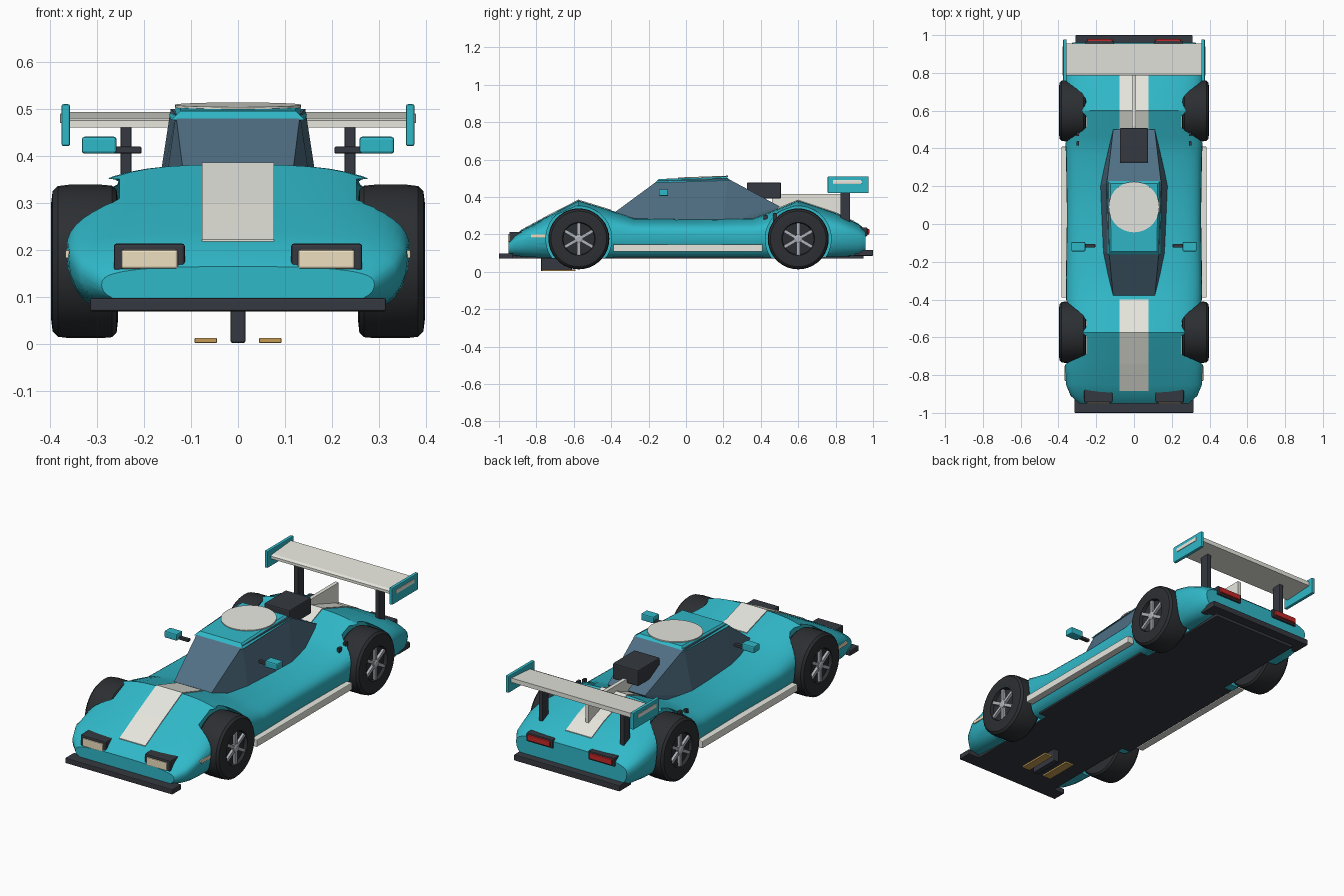
import bpy, bmesh
from math import sin, cos, pi, atan2
from mathutils import Vector, Matrix

if "Cube" in bpy.data.objects:
    bpy.data.objects.remove(bpy.data.objects["Cube"])


def material(name, r, g, b):
    m = bpy.data.materials.new(name)
    m.diffuse_color = (r, g, b, 1)
    m.use_nodes = True
    m.node_tree.nodes["Principled BSDF"].inputs["Base Color"].default_value = m.diffuse_color
    return m


TEAL = material("teal_paint", 0.03, 0.48, 0.58)
WHITE = material("off_white", 0.80, 0.80, 0.74)
BLACK = material("black_plastic", 0.035, 0.04, 0.05)
RUBBER = material("rubber", 0.025, 0.028, 0.032)
GLASS = material("window_blue", 0.08, 0.16, 0.23)
SILVER = material("silver", 0.42, 0.44, 0.48)
CREAM = material("headlight_cream", 0.85, 0.74, 0.53)
RED = material("taillight_red", 0.55, 0.02, 0.02)
BRASS = material("brass", 0.55, 0.33, 0.09)


def finish(name, bm, mat, mirror=False, bevel=0, smooth=None):
    bmesh.ops.recalc_face_normals(bm, faces=bm.faces)
    me = bpy.data.meshes.new(name)
    bm.to_mesh(me)
    bm.free()
    ob = bpy.data.objects.new(name, me)
    bpy.context.collection.objects.link(ob)
    if mat:
        me.materials.append(mat)
    if bevel:
        mod = ob.modifiers.new("bevel", 'BEVEL')
        mod.width, mod.segments = bevel, 2
    if mirror:
        ob.modifiers.new("mirror", 'MIRROR').use_mirror_merge = False
    if smooth:
        shade(ob, smooth)
    return ob


def shade(ob, angle):
    bpy.ops.object.select_all(action='DESELECT')
    ob.select_set(True)
    bpy.context.view_layer.objects.active = ob
    bpy.ops.object.shade_smooth_by_angle(angle=angle)


def box(name, x, y, z, mat, mirror=False, bevel=0.004):
    bm = bmesh.new()
    bmesh.ops.create_cube(bm, size=1)
    for v in bm.verts:
        v.co = [(a + b) / 2 + c * (b - a) for (a, b), c in zip((x, y, z), v.co)]
    return finish(name, bm, mat, mirror, bevel)


def hull(name, pts, mat):
    bm = bmesh.new()
    for x, y, z in pts:
        for s in (1, -1):
            bm.verts.new((s * x, y, z))
    bmesh.ops.convex_hull(bm, input=bm.verts)
    bmesh.ops.dissolve_limit(bm, angle_limit=0.02, verts=bm.verts, edges=bm.edges)
    return finish(name, bm, mat)


def side_plate(name, x0, x1, yz, mat, bevel=0):
    """Side-view outline extruded across x."""
    bm = bmesh.new()
    f = bm.faces.new([bm.verts.new((x0, y, z)) for y, z in yz])
    ext = bmesh.ops.extrude_face_region(bm, geom=[f])["geom"]
    bmesh.ops.translate(bm, vec=(x1 - x0, 0, 0), verts=[v for v in ext if isinstance(v, bmesh.types.BMVert)])
    return finish(name, bm, mat, bevel=bevel)


def loft(bm, rings):
    rings = [[bm.verts.new(p) for p in r] for r in rings]
    n = len(rings[0])
    for a, b in zip(rings, rings[1:]):
        for i in range(n):
            bm.faces.new((a[i], a[(i + 1) % n], b[(i + 1) % n], b[i]))
    bm.faces.new(rings[0])
    bm.faces.new(rings[-1])


def lathe(bm, profile, y, z, n=36):
    loft(bm, [[(x, y + r * cos(2 * pi * i / n), z + r * sin(2 * pi * i / n)) for i in range(n)]
              for x, r in profile])


# Body shell: cross-sections along y as (y, half width, floor, waist, top)
SECTIONS = [(-0.95, 0.29, 0.09, 0.125, 0.165), (-0.91, 0.335, 0.085, 0.15, 0.205),
            (-0.85, 0.36, 0.08, 0.18, 0.238), (-0.74, 0.365, 0.075, 0.195, 0.298),
            (-0.575, 0.365, 0.075, 0.20, 0.382), (-0.40, 0.36, 0.075, 0.195, 0.328),
            (-0.28, 0.36, 0.075, 0.19, 0.287), (0.05, 0.355, 0.075, 0.19, 0.283),
            (0.36, 0.36, 0.075, 0.19, 0.287), (0.46, 0.365, 0.075, 0.20, 0.325),
            (0.60, 0.37, 0.075, 0.205, 0.382), (0.80, 0.37, 0.08, 0.20, 0.315),
            (0.92, 0.35, 0.085, 0.18, 0.258), (0.96, 0.325, 0.095, 0.165, 0.225)]


def body_ring(y, w, zb, zm, zt):
    half = []
    for i in range(13):
        t = pi / 2 * (1 - i / 12)
        half.append((w * max(cos(t), 0) ** (2 / 3), zm + (zt - zm) * max(sin(t), 0) ** (2 / 3)))
    for i in range(1, 6):
        t = pi / 2 * i / 5
        half.append((w * (0.78 + 0.22 * cos(t)), zm - (zm - zb) * sin(t)))
    half[0] = (0, zt)
    return [(x, y, z) for x, z in half] + [(-x, y, z) for x, z in half[:0:-1]]


def top_z(y):
    for a, b in zip(SECTIONS, SECTIONS[1:]):
        if a[0] <= y <= b[0]:
            return a[4] + (b[4] - a[4]) * (y - a[0]) / (b[0] - a[0])


bm = bmesh.new()
loft(bm, [body_ring(*s) for s in SECTIONS])
body = finish("body_shell", bm, TEAL)

# Wheel arches cut out of the shell
WHEELS = (("front", -0.573), ("rear", 0.60))
WZ = 0.176
bm = bmesh.new()
for _, wy in WHEELS:
    for s in (1, -1):
        lathe(bm, [(s * 0.252, 0.176), (s * 0.5, 0.176)], wy, WZ, 48)
cutter = finish("arch_cutter", bm, None)
cutter.hide_render = True
mod = body.modifiers.new("arches", 'BOOLEAN')
mod.operation, mod.object, mod.solver = 'DIFFERENCE', cutter, 'EXACT'
bpy.context.view_layer.objects.active = body
bpy.ops.object.modifier_apply(modifier="arches")
bpy.data.objects.remove(cutter)
shade(body, 0.6)

# Cabin windows and roof
hull("cabin_windows", [(0.11, -0.385, 0.315), (0.12, -0.30, 0.26), (0.165, -0.15, 0.26), (0.18, 0.20, 0.26),
                       (0.13, 0.42, 0.26), (0.11, 0.50, 0.35), (0.132, -0.15, 0.488), (0.143, 0.22, 0.50)], GLASS)
hull("roof_panel", [(0.142, -0.165, 0.476), (0.147, 0.235, 0.489), (0.122, -0.145, 0.496), (0.125, 0.215, 0.509)], TEAL)
bm = bmesh.new()
tilt = Matrix.Translation((0, 0.09, 0.506)) @ Matrix.Rotation(atan2(0.013, 0.36), 4, 'X')
bmesh.ops.create_cone(bm, cap_ends=True, segments=48, radius1=0.134, radius2=0.134, depth=0.006, matrix=tilt)
finish("roof_roundel", bm, WHITE)

# Centre stripes follow the body top
for name, ys in (("front_stripe", (-0.885, -0.85, -0.74, -0.575, -0.40)),
                 ("rear_stripe", (0.50, 0.60, 0.80, 0.90))):
    top = [(y, top_z(y) + 0.004) for y in ys]
    side_plate(name, -0.076, 0.076, top + [(y, z - 0.012) for y, z in reversed(top)], WHITE)

# Floor, splitter, diffuser and side skirts
box("floor_plate", (-0.25, 0.25), (-0.94, 0.95), (0.07, 0.09), BLACK)
box("sill_floor", (-0.30, 0.30), (-0.39, 0.41), (0.07, 0.085), BLACK)
box("front_splitter", (-0.315, 0.315), (-1.0, -0.925), (0.07, 0.098), BLACK)
box("rear_diffuser", (-0.31, 0.31), (0.90, 1.0), (0.085, 0.117), BLACK)
box("side_skirt", (0.345, 0.384), (-0.39, 0.41), (0.108, 0.146), WHITE, True)

# Slot guide and pickup braids
box("guide_blade", (-0.016, 0.016), (-0.775, -0.61), (0.003, 0.08), BLACK)
box("pickup_braid", (0.045, 0.092), (-0.77, -0.59), (0.003, 0.013), BRASS, True, 0.001)

# Lights
box("headlight_housing", (0.113, 0.264), (-0.945, -0.86), (0.155, 0.214), BLACK, True, 0.006)
box("headlight_lens", (0.128, 0.248), (-0.953, -0.90), (0.16, 0.201), CREAM, True, 0.005)
box("taillight_housing", (0.105, 0.258), (0.91, 0.97), (0.19, 0.237), BLACK, True, 0.005)
box("taillight_lens", (0.115, 0.248), (0.93, 0.98), (0.2, 0.229), RED, True, 0.004)
box("side_marker", (0.35, 0.367), (-0.83, -0.75), (0.182, 0.2), CREAM, True, 0.003)

# Mirrors
box("mirror_arm", (0.205, 0.27), (-0.125, -0.105), (0.405, 0.42), BLACK, True, 0.003)
box("mirror_shell", (0.258, 0.332), (-0.145, -0.095), (0.405, 0.441), TEAL, True, 0.006)

# Air scoop, spine fin and shoulder vents
box("air_scoop", (-0.075, 0.075), (0.325, 0.508), (0.392, 0.477), BLACK, bevel=0.006)
side_plate("spine_fin", -0.01, 0.01, [(0.46, 0.31), (0.46, 0.405), (0.52, 0.416), (0.83, 0.416),
                                      (0.83, 0.29), (0.60, 0.36)], WHITE)
for i, y in enumerate((0.415, 0.465)):
    box(f"shoulder_vent_{i + 1}", (0.29, 0.305), (y, y + 0.022), (0.25, 0.303 + 0.01 * i), BLACK, True, 0.002)

# Rear wing
side_plate("wing_blade", -0.36, 0.36, [(0.785, 0.461), (0.955, 0.47), (0.955, 0.493), (0.80, 0.481), (0.785, 0.475)], WHITE)
box("wing_endplate", (0.357, 0.375), (0.757, 0.977), (0.421, 0.51), TEAL, True)
box("endplate_stripe", (0.37, 0.378), (0.785, 0.94), (0.47, 0.49), WHITE, True, 0.001)
box("wing_strut", (0.226, 0.25), (0.825, 0.878), (0.25, 0.468), BLACK, True)

# Wheels: tyre, rim, hub and six spokes
for end, wy in WHEELS:
    bm = bmesh.new()
    lathe(bm, [(0.257, 0.01), (0.255, 0.125), (0.258, 0.152), (0.268, 0.161), (0.29, 0.163), (0.36, 0.163),
               (0.383, 0.160), (0.394, 0.149), (0.397, 0.125), (0.395, 0.088), (0.378, 0.084), (0.376, 0.01)], wy, WZ)
    finish(f"{end}_tyre", bm, RUBBER, True, smooth=0.6)
    bm = bmesh.new()
    lathe(bm, [(0.37, 0.024), (0.392, 0.022), (0.396, 0.014)], wy, WZ, 20)
    for k in range(6):
        m = (Matrix.Translation((0.384, wy, WZ)) @ Matrix.Rotation(k * pi / 3, 4, 'X')
             @ Matrix.Translation((0, 0, 0.05)) @ Matrix.Diagonal((0.014, 0.017, 0.07, 1)))
        bmesh.ops.create_cube(bm, size=1, matrix=m)
    finish(f"{end}_spokes", bm, SILVER, True)
